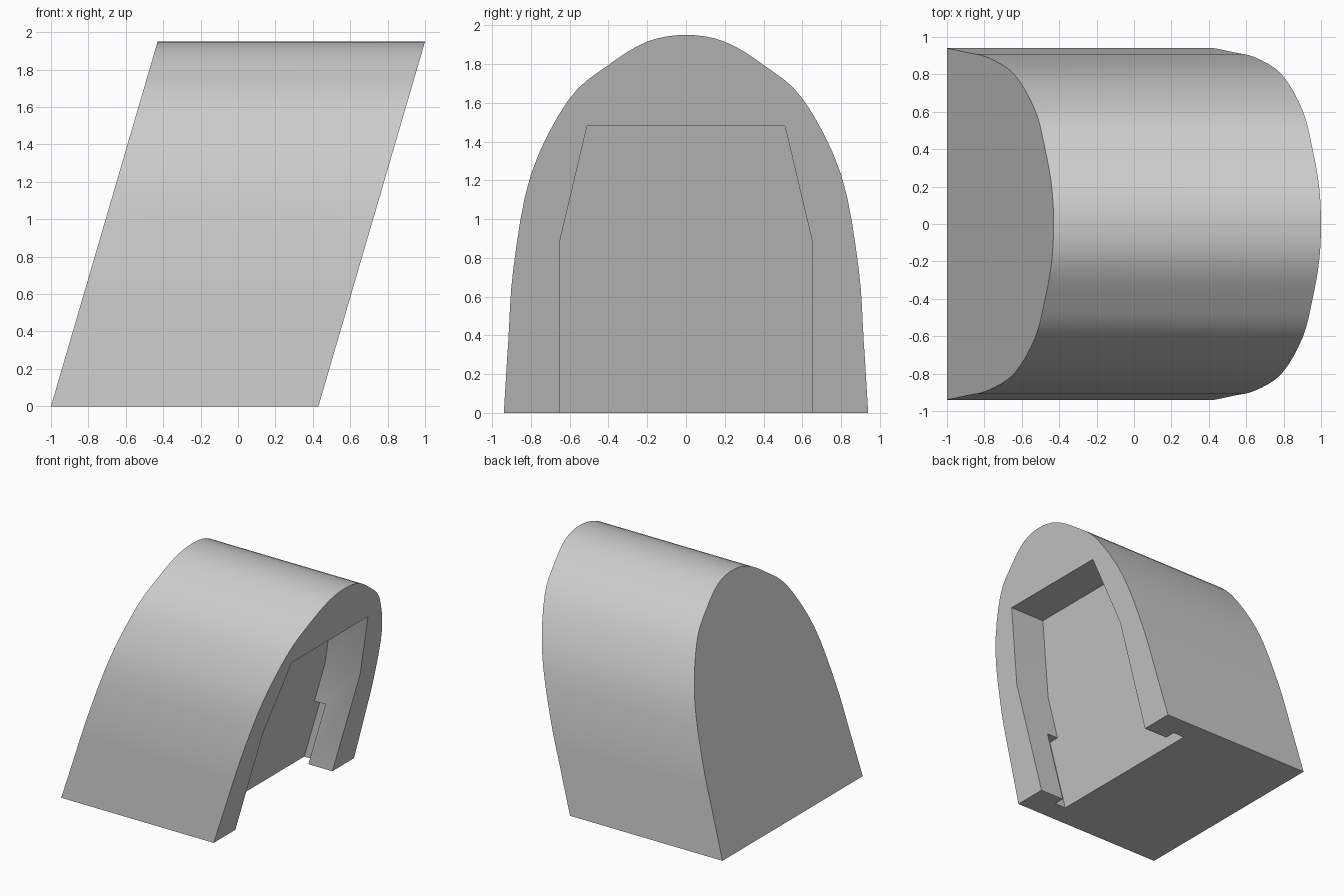
import bpy, bmesh
from mathutils import Vector

cube = bpy.data.objects.get("Cube")
if cube:
    bpy.data.objects.remove(cube, do_unlink=True)

HEIGHT = 1.95
FACE_X = 0.43                      # foot of the overhanging face
LEAN = (1 - FACE_X) / HEIGHT       # sideways lean per unit of height

grey = bpy.data.materials.new("light grey")
grey.use_nodes = True
colour = (0.6, 0.6, 0.6, 1)
grey.diffuse_color = colour
grey.node_tree.nodes["Principled BSDF"].inputs["Base Color"].default_value = colour


def leaning_prism(name, half, x0, x1):
    """Extrude a mirrored (y, z) outline along x, leaning with height."""
    outline = half + [(-y, z) for y, z in reversed(half) if y > 1e-6]
    bm = bmesh.new()
    ends = [[bm.verts.new((x + LEAN * z, y, z)) for y, z in outline] for x in (x0, x1)]
    bm.faces.new(ends[0])
    bm.faces.new(ends[1])
    n = len(outline)
    for i in range(n):
        j = (i + 1) % n
        bm.faces.new((ends[0][i], ends[0][j], ends[1][j], ends[1][i]))
    bmesh.ops.recalc_face_normals(bm, faces=bm.faces)
    mesh = bpy.data.meshes.new(name)
    bm.to_mesh(mesh)
    bm.free()
    mesh.materials.append(grey)
    obj = bpy.data.objects.new(name, mesh)
    bpy.context.collection.objects.link(obj)
    return obj


def smooth_curve(points, steps=4):
    """Catmull-Rom curve ending on the mirror line."""
    pts = [Vector(p) for p in points]
    y, z = points[-2]
    pts = [2 * pts[0] - pts[1]] + pts + [Vector((-y, z))]
    out = []
    for a, b, c, d in zip(pts, pts[1:], pts[2:], pts[3:]):
        for s in range(steps):
            t = s / steps
            p = 0.5 * (2 * b + (c - a) * t + (2 * a - 5 * b + 4 * c - d) * t ** 2
                       + (3 * b - a - 3 * c + d) * t ** 3)
            out.append((p.x, p.y))
    return out + [points[-1]]


# Arched solid body
arch = smooth_curve([(0.94, 0), (0.917, 0.37), (0.89, 0.75), (0.8, 1.23),
                     (0.606, 1.615), (0.4, 1.795), (0.2, 1.915), (0, HEIGHT)])
body = leaning_prism("arched_body", arch, -1, FACE_X)

# Doorway recess and the wider slot at its foot
recess = leaning_prism("recess_cutter", [(0.65, -0.2), (0.65, 0.89), (0.51, 1.48)],
                       FACE_X - 0.33, FACE_X + 0.3)
slot = leaning_prism("slot_cutter", [(0.745, -0.2), (0.745, 0.55)],
                     FACE_X - 0.33, FACE_X - 0.225)

bpy.context.view_layer.objects.active = body
for cutter in (recess, slot):
    mod = body.modifiers.new("cut", "BOOLEAN")
    mod.operation = "DIFFERENCE"
    mod.solver = "EXACT"
    mod.object = cutter
    bpy.ops.object.modifier_apply(modifier=mod.name)
    bpy.data.objects.remove(cutter, do_unlink=True)

bpy.ops.object.select_all(action="DESELECT")
body.select_set(True)
bpy.ops.object.shade_smooth_by_angle(angle=0.45)
